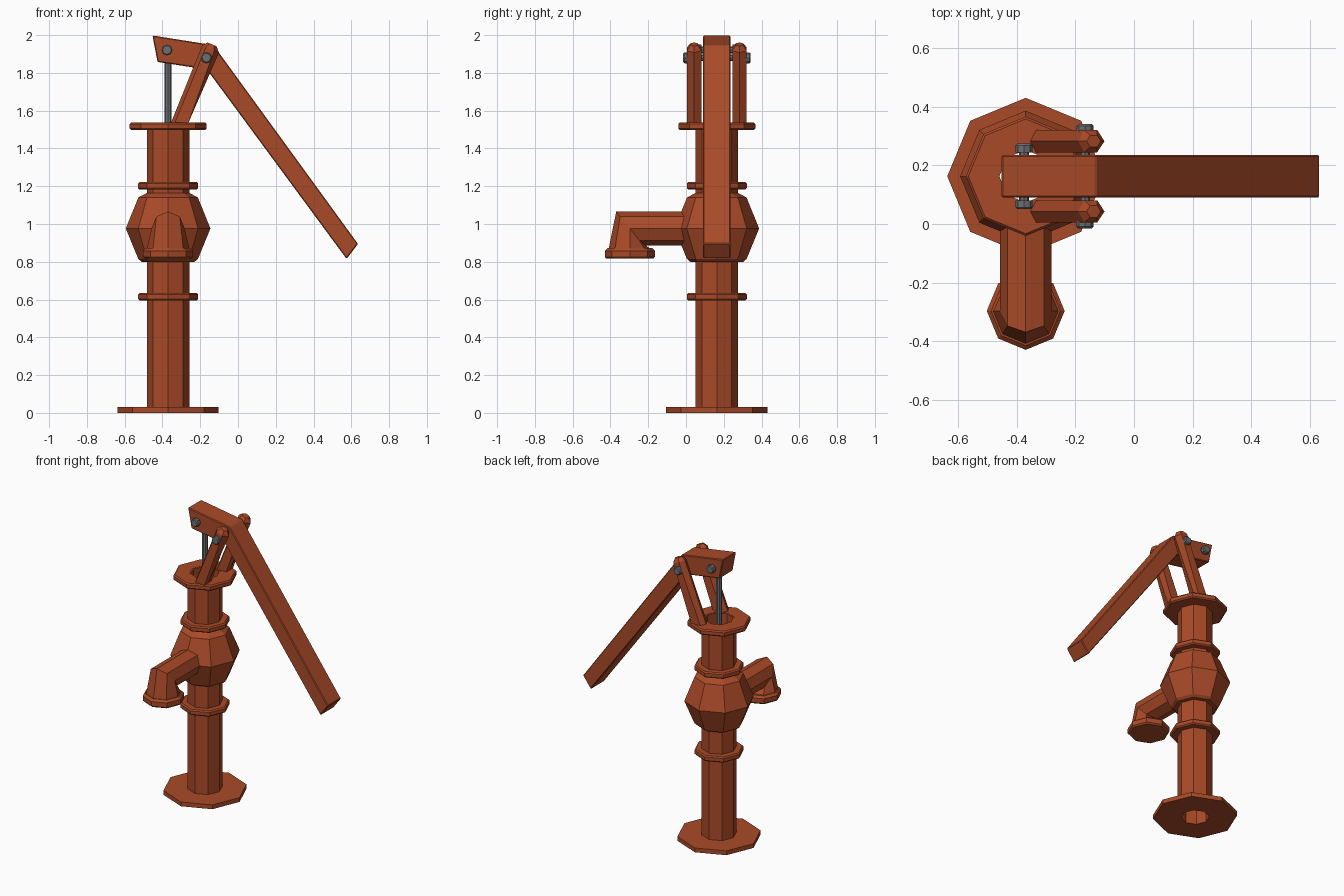
import bpy, bmesh, math
from mathutils import Vector

if "Cube" in bpy.data.objects:
    bpy.data.objects.remove(bpy.data.objects["Cube"])

CX, CY = -0.37, 0.163      # pump axis


def material(name, rgb):
    m = bpy.data.materials.new(name)
    m.diffuse_color = (*rgb, 1)
    m.use_nodes = True
    m.node_tree.nodes["Principled BSDF"].inputs["Base Color"].default_value = m.diffuse_color
    return m


RED = material("rust_red_paint", (0.40, 0.068, 0.021))
GREY = material("steel_grey", (0.15, 0.16, 0.17))


def finish(bm, name, mat):
    bmesh.ops.recalc_face_normals(bm, faces=bm.faces[:])
    me = bpy.data.meshes.new(name)
    bm.to_mesh(me)
    bm.free()
    me.materials.append(mat)
    ob = bpy.data.objects.new(name, me)
    bpy.context.collection.objects.link(ob)
    return ob


def loft(name, rings, mat, caps=True, closed=False):
    """Skin a list of point rings; cap the ends or join last to first."""
    bm = bmesh.new()
    vr = [[bm.verts.new(p) for p in r] for r in rings]
    pairs = list(zip(vr, vr[1:])) + ([(vr[-1], vr[0])] if closed else [])
    n = len(vr[0])
    for a, b in pairs:
        for i in range(n):
            j = (i + 1) % n
            bm.faces.new((a[i], a[j], b[j], b[i]))
    if caps and not closed:
        bm.faces.new(vr[0])
        bm.faces.new(vr[-1])
    return finish(bm, name, mat)


def lathe(name, profile, mat, x=CX, y=CY, n=8, closed=False):
    rings = [[(x + r * math.cos(math.tau * i / n), y + r * math.sin(math.tau * i / n), z)
              for i in range(n)] for r, z in profile]
    return loft(name, rings, mat, closed=closed)


def flange(name, r, z0, z1, chamfer=0.008, bore=0.1):
    c = chamfer
    lathe(name, [(bore, z0), (r - c, z0), (r, z0 + c), (r, z1 - c), (r - c, z1), (bore, z1)],
          RED, closed=True)


def bolt(name, x, z, half, r=0.029):
    # hex-like shank with a chamfered head on each end
    prof = [(r * 0.8, -half), (r, -half + 0.006), (r, -half + 0.03), (r * 0.6, -half + 0.03)]
    prof += [(p, -d) for p, d in reversed(prof)]
    rings = [[(x + p * math.cos(math.tau * i / 8), CY + d, z + p * math.sin(math.tau * i / 8))
              for i in range(8)] for p, d in prof]
    loft(name, rings, GREY)


# open pipe, base plate and collars
lathe("main_pipe", [(0.09, 0), (0.112, 0), (0.112, 1.535), (0.09, 1.535)], RED, closed=True)
lathe("base_plate", [(0.1, 0), (0.268, 0), (0.268, 0.03), (0.1, 0.03)], RED, closed=True)
flange("lower_collar", 0.159, 0.595, 0.635)
flange("upper_collar", 0.159, 1.182, 1.222)
flange("top_flange", 0.204, 1.498, 1.537)

# swollen chamber
lathe("chamber", [(0.1, 0.80), (0.14, 0.80), (0.158, 0.815), (0.224, 0.976), (0.158, 1.14),
                  (0.112, 1.165), (0.1, 1.165)], RED, closed=True)

# spout: horizontal tube, mitred elbow, flared outlet
ang = [math.tau * i / 8 for i in range(8)]
SY = -0.297
loft("spout", [
    [(CX + 0.088 * math.sin(a), 0.03, 0.976 + 0.09 * math.cos(a)) for a in ang],
    [(CX + 0.088 * math.sin(a), SY - 0.0725 * math.cos(a), 0.976 + 0.09 * math.cos(a)) for a in ang],
    [(CX + 0.113 * math.sin(a), SY - 0.113 * math.cos(a), 0.865) for a in ang]], RED)
lathe("spout_rim", [(0.124, 0.817), (0.133, 0.826), (0.133, 0.858), (0.118, 0.872)], RED, y=SY)

# handle: side profile extruded across its width
side = [(-0.453, 1.998), (-0.13, 1.947), (0.635, 0.895), (0.575, 0.815),
        (-0.165, 1.818), (-0.426, 1.858)]
handle = loft("handle", [[(x, CY + s * 0.073, z) for x, z in side] for s in (-1, 1)], RED)
bev = handle.modifiers.new("edge_bevel", 'BEVEL')
bev.width = 0.005
bev.segments = 1

# two slanted supports with six-sided ends
pivot = Vector((-0.167, 0, 1.88))
u, v = Vector((0.38, 0, 0.925)), Vector((0.925, 0, -0.38))


def support_ring(front, front_corner, back_corner, back, hy, along, yc, level=None):
    pts = []
    for pv, py in ((front, 0), (front_corner, hy), (back_corner, hy),
                   (back, 0), (back_corner, -hy), (front_corner, -hy)):
        p = pivot + v * pv + u * along
        if level is not None:           # slide along the beam to a flat foot
            p += u * ((level - p.z) / u.z)
        pts.append((p.x, yc + py, p.z))
    return pts


for name, s in (("front_support", -1), ("back_support", 1)):
    yc = CY + s * 0.12
    loft(name, [support_ring(0.042, 0.042, -0.024, -0.043, 0.038, 0, yc, 1.525),
                support_ring(0.051, 0.024, -0.024, -0.046, 0.038, 0.05, yc),
                support_ring(0.026, 0.013, -0.013, -0.026, 0.02, 0.077, yc)], RED)

# pump rod and bolts
lathe("pump_rod", [(0.019, 1.2), (0.019, 1.92)], GREY)
bolt("rod_bolt", -0.376, 1.921, 0.112)
bolt("pivot_bolt", -0.167, 1.88, 0.178)
